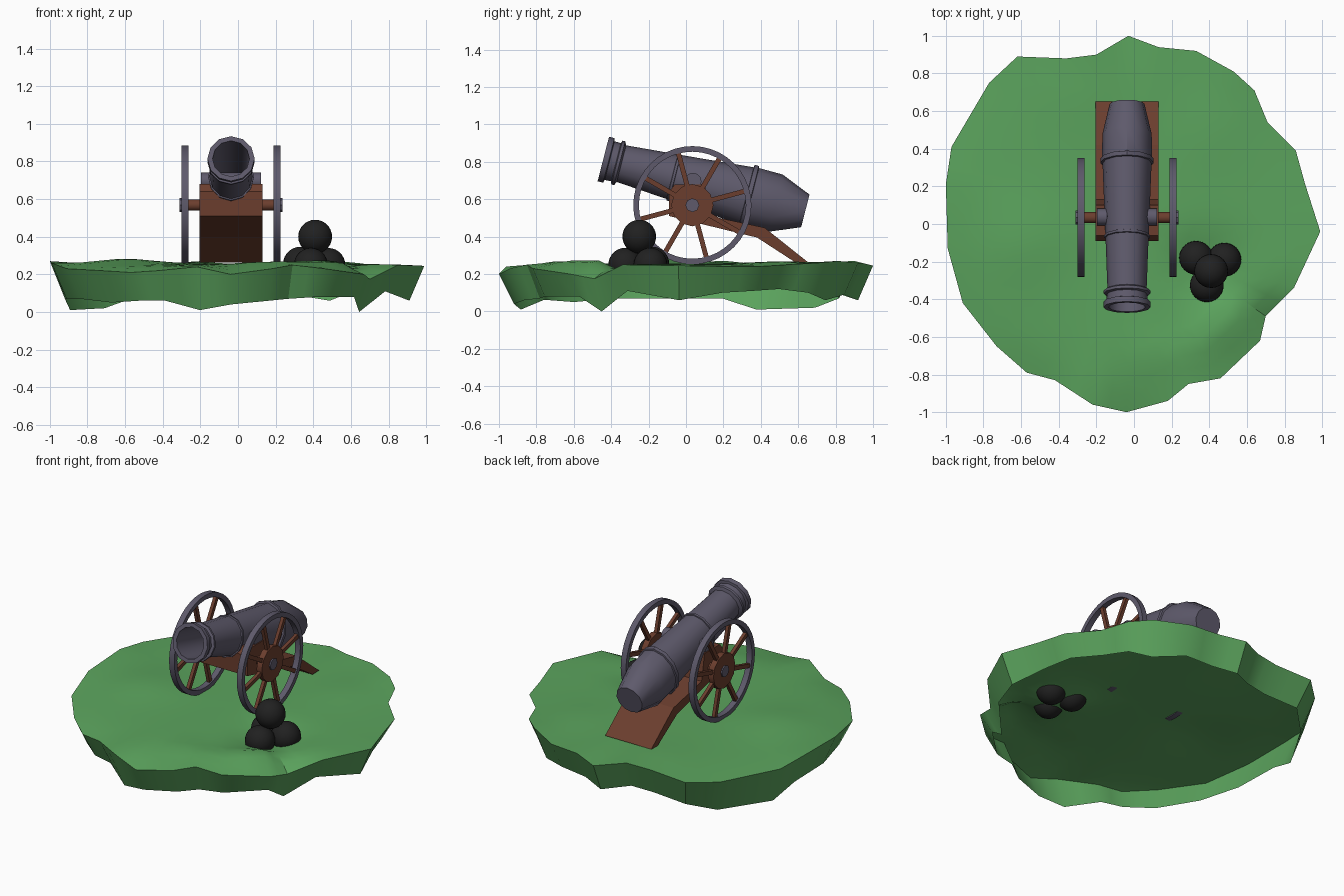
import bpy, bmesh, math
from mathutils import Vector, Matrix

if "Cube" in bpy.data.objects:
    bpy.data.objects.remove(bpy.data.objects["Cube"])

def material(name, rgb):
    m = bpy.data.materials.new(name)
    m.diffuse_color = (*rgb, 1)
    m.use_nodes = True
    m.node_tree.nodes["Principled BSDF"].inputs["Base Color"].default_value = m.diffuse_color
    return m

GREEN = material("grass_green", (0.105, 0.37, 0.11))
GREY = material("iron_grey", (0.112, 0.102, 0.148))
BROWN = material("wood_brown", (0.148, 0.048, 0.027))
BLACK = material("shot_black", (0.015, 0.015, 0.015))
CX = -0.037                     # the cannon's centre plane
AXLE_Y, AXLE_Z = 0.034, 0.568

def finish(bm, name, mat, smooth=40, fix=True):
    if fix:
        bmesh.ops.recalc_face_normals(bm, faces=bm.faces)
    me = bpy.data.meshes.new(name)
    bm.to_mesh(me)
    bm.free()
    ob = bpy.data.objects.new(name, me)
    me.materials.append(mat)
    bpy.context.collection.objects.link(ob)
    if smooth:
        bpy.ops.object.select_all(action='DESELECT')
        ob.select_set(True)
        bpy.context.view_layer.objects.active = ob
        bpy.ops.object.shade_smooth_by_angle(angle=math.radians(smooth))
    return ob

def bridge(bm, a, b):
    n = len(a)
    for i in range(n):
        j = (i + 1) % n
        bm.faces.new((a[i], b[i], b[j], a[j]))

def x_cylinder(name, mat, x0, x1, y, z, r, sides):
    bm = bmesh.new()
    mx = Matrix.Translation(((x0 + x1) / 2, y, z)) @ Matrix.Rotation(math.pi / 2, 4, 'Y')
    bmesh.ops.create_cone(bm, cap_ends=True, segments=sides, radius1=r, radius2=r,
                          depth=x1 - x0, matrix=mx)
    return finish(bm, name, mat)

# grass mound: rim outline (x, y, rim height, skirt bottom height), clockwise
RIM = [(-.03, 1, .245, .06), (.13, .94, .26, .08), (.33, .92, .26, .09), (.53, .81, .27, .06),
       (.64, .71, .26, .10), (.71, .54, .25, .12), (.86, .39, .24, .11), (.91, .21, .24, .10),
       (.99, -.04, .245, .06), (.85, -.34, .25, .11), (.70, -.49, .175, 0), (.67, -.62, .20, .08),
       (.46, -.82, .23, .08), (.29, -.85, .25, .07), (.18, -.94, .23, .06), (-.04, -1, .20, .04),
       (-.22, -.96, .24, .01), (-.42, -.83, .22, .06), (-.57, -.79, .21, .06), (-.73, -.65, .22, .05),
       (-.91, -.42, .23, .07), (-.99, -.13, .26, .07), (-1, .21, .27, .07), (-.97, .41, .25, .01),
       (-.77, .75, .24, .02), (-.62, .89, .25, .07), (-.36, .88, .26, .08), (-.20, .90, .27, .09)][::-1]
# halfway points give the hills enough resolution
FINE = []
for p, q in zip(RIM, RIM[1:] + RIM[:1]):
    FINE += [p, tuple((a + b) / 2 for a, b in zip(p, q))]
# hills and hollows (x, y, height, width): a ridge runs in front of the cannonballs
HILLS = [(-.6, -.1, .028, .22), (.51, -.50, .045, .09), (.42, -.60, .025, .10), (.31, -.68, .018, .10),
         (.18, -.70, .012, .10), (.05, -.70, .015, .10), (.39, -.24, -.062, .18), (.45, .5, .012, .2),
         (-.3, .7, .01, .2)]

def ground(x, y):
    return .256 + sum(h * math.exp(-((x - a) ** 2 + (y - b) ** 2) / (w * w)) for a, b, h, w in HILLS)

bm = bmesh.new()
rings = []
for t in (.2, .32, .44, .56, .66, .75, .83, .91, 1):
    k = t ** 6
    rings.append([bm.verts.new((x * t, y * t, z * k + ground(x * t, y * t) * (1 - k)))
                  for x, y, z, b in FINE])
rings.append([bm.verts.new((x * .92, y * .92, b)) for x, y, z, b in FINE])
centre = bm.verts.new((0, 0, ground(0, 0)))
for i in range(len(FINE)):
    bm.faces.new((centre, rings[0][i], rings[0][(i + 1) % len(FINE)]))
for a, b in zip(rings, rings[1:]):
    bridge(bm, a, b)
finish(bm, "grass_mound", GREEN, 30, fix=False)

# barrel: lathe (distance from muzzle, radius, side-to-side factor)
PROFILE = [(.75, .085, 1), (0, .098, 1), (0, .123, 1.02), (.03, .123, 1.02), (.035, .107, 1.02),
           (.07, .105, 1.02), (.075, .121, 1.03), (.09, .121, 1.03), (.10, .101, 1.03),
           (.38, .123, .93), (.382, .131, .93), (.395, .131, .93), (.397, .124, .93),
           (.79, .157, .83), (.792, .171, .83), (.815, .171, .83), (.818, .16, .83),
           (.95, .158, .83), (1.115, .09, 1.03)]
tilt = math.radians(14.4)
muzzle = Vector((CX, -.442, .815))
along = Vector((0, math.cos(tilt), -math.sin(tilt)))
up = Vector((0, math.sin(tilt), math.cos(tilt)))
bm = bmesh.new()
loops = []
for s, r, k in PROFILE:
    loops.append([])
    for i in range(12):
        a = math.tau * i / 12
        loops[-1].append(bm.verts.new(muzzle + along * s + up * r * math.sin(a)
                                      + Vector((r * k * math.cos(a), 0, 0))))
for a, b in zip(loops, loops[1:]):
    bridge(bm, a, b)
bm.faces.new(loops[0])
bm.faces.new(loops[-1])
finish(bm, "barrel", GREY, 35)
x_cylinder("trunnions", GREY, CX - .16, CX + .16, .037, .695, .046, 12)

# carriage: bent trail plank and block, one side profile (y, z)
SIDE = [(-.09, .51), (-.09, .64), (-.06, .68), (.10, .68), (.13, .51), (.42, .448),
        (.65, .265), (.585, .262), (.38, .395), (.175, .445)]
bm = bmesh.new()
left = [bm.verts.new((CX - .167, y, z)) for y, z in SIDE]
right = [bm.verts.new((CX + .167, y, z)) for y, z in SIDE]
bridge(bm, left, right)
bm.faces.new(left)
bm.faces.new(right)
finish(bm, "carriage", BROWN, 0)

# axle and wheels
x_cylinder("axle", BROWN, CX - .262, CX + .262, AXLE_Y, AXLE_Z, .03, 12)
for side, label in ((-1, "left"), (1, "right")):
    wx = CX + side * .245
    bm = bmesh.new()
    hoops = [[bm.verts.new((wx + dx, AXLE_Y + r * math.cos(math.tau * i / 40),
                            AXLE_Z + r * math.sin(math.tau * i / 40))) for i in range(40)]
             for dx, r in ((-.019, .286), (-.019, .316), (.019, .316), (.019, .286))]
    for k in range(4):
        bridge(bm, hoops[k], hoops[(k + 1) % 4])
    finish(bm, label + "_wheel_rim", GREY)
    x_cylinder(label + "_wheel_hub", BROWN, wx - .019, wx + .019, AXLE_Y, AXLE_Z, .113, 12)
    cap = sorted((wx, wx + side * .028))
    x_cylinder(label + "_hub_cap", GREY, cap[0], cap[1], AXLE_Y, AXLE_Z, .037, 8)
    bm = bmesh.new()
    for i in range(8):
        mx = (Matrix.Translation((wx, AXLE_Y, AXLE_Z)) @ Matrix.Rotation(math.radians(15 + 45 * i), 4, 'X')
              @ Matrix.Translation((0, .2, 0)) @ Matrix.Diagonal((.022, .2, .026, 1)))
        bmesh.ops.create_cube(bm, size=1, matrix=mx)
    finish(bm, label + "_spokes", BROWN, 0)

# stacked cannonballs
for n, (x, y, z) in enumerate(((.33, -.18, .256), (.48, -.19, .25), (.387, -.325, .25), (.41, -.25, .40))):
    bm = bmesh.new()
    bmesh.ops.create_uvsphere(bm, u_segments=24, v_segments=14, radius=.09,
                              matrix=Matrix.Translation((x, y, z)))
    finish(bm, "cannonball_%d" % (n + 1), BLACK)
